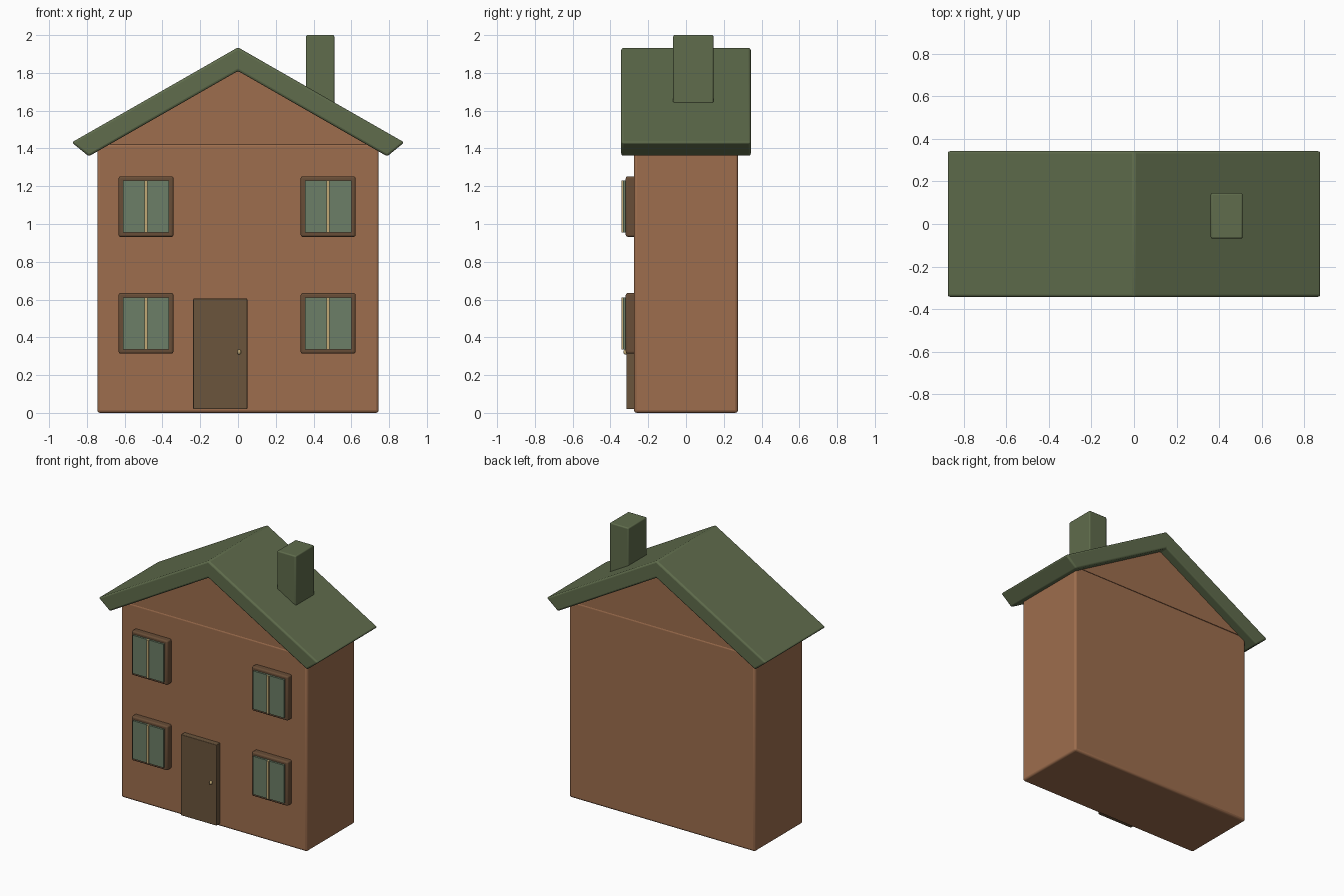
import bpy, bmesh

if "Cube" in bpy.data.objects:
    bpy.data.objects.remove(bpy.data.objects["Cube"])

def material(name, rgb):
    m = bpy.data.materials.new(name)
    m.diffuse_color = (*rgb, 1)
    m.use_nodes = True
    m.node_tree.nodes["Principled BSDF"].inputs["Base Color"].default_value = m.diffuse_color
    return m

BRICK = material("brick", (0.34, 0.155, 0.075))
TILE = material("roof_green", (0.115, 0.15, 0.072))
FRAME = material("frame_brown", (0.14, 0.075, 0.038))
GLASS = material("glass_green", (0.15, 0.21, 0.135))
TRIM = material("trim_tan", (0.54, 0.40, 0.18))
DOOR = material("door_brown", (0.145, 0.09, 0.045))

def prism(name, profile, y0, y1, mat, bevel=0.0):
    """Extrude an (x, z) profile from y0 to y1, with softened edges."""
    bm = bmesh.new()
    face = bm.faces.new([bm.verts.new((x, y0, z)) for x, z in profile])
    ext = bmesh.ops.extrude_face_region(bm, geom=[face])
    verts = [v for v in ext["geom"] if isinstance(v, bmesh.types.BMVert)]
    bmesh.ops.translate(bm, verts=verts, vec=(0, y1 - y0, 0))
    bmesh.ops.recalc_face_normals(bm, faces=bm.faces)
    me = bpy.data.meshes.new(name)
    bm.to_mesh(me)
    bm.free()
    me.materials.append(mat)
    ob = bpy.data.objects.new(name, me)
    bpy.context.collection.objects.link(ob)
    if bevel:
        b = ob.modifiers.new("soft_edges", 'BEVEL')
        b.width, b.segments = bevel, 3
        b.limit_method, b.angle_limit = 'ANGLE', 0.6
        bpy.ops.object.select_all(action='DESELECT')
        bpy.context.view_layer.objects.active = ob
        ob.select_set(True)
        bpy.ops.object.shade_smooth_by_angle(angle=0.7)
    return ob

def box(name, x0, x1, y0, y1, z0, z1, mat, bevel=0.0):
    return prism(name, [(x0, z0), (x1, z0), (x1, z1), (x0, z1)], y0, y1, mat, bevel)

# Walls and gable
box("walls", -0.745, 0.745, -0.275, 0.275, 0, 1.425, BRICK, 0.015)
prism("gable", [(-0.72, 1.42), (0.72, 1.42), (0, 1.835)], -0.275, 0.275, BRICK)

# Chevron roof
prism("roof", [(0, 1.935), (-0.88, 1.432), (-0.79, 1.358), (0, 1.81),
               (0.79, 1.358), (0.88, 1.432)], -0.343, 0.343, TILE, 0.012)

# Chimney
box("chimney", 0.36, 0.51, -0.068, 0.145, 1.58, 2.0, TILE, 0.008)

# Windows: frame, pane, centre bar
for side, cx in (("left", -0.487), ("right", 0.477)):
    for level, cz in (("lower", 0.474), ("upper", 1.092)):
        tag = f"{level}_{side}"
        box(f"window_frame_{tag}", cx - 0.145, cx + 0.145, -0.319, -0.26,
            cz - 0.16, cz + 0.16, FRAME, 0.01)
        box(f"window_pane_{tag}", cx - 0.123, cx + 0.123, -0.333, -0.28,
            cz - 0.138, cz + 0.138, GLASS)
        box(f"window_bar_{tag}", cx - 0.008, cx + 0.008, -0.341, -0.28,
            cz - 0.138, cz + 0.138, TRIM)

# Door and knob
box("door", -0.237, 0.049, -0.316, -0.26, 0.02, 0.605, DOOR, 0.004)
bpy.ops.mesh.primitive_uv_sphere_add(segments=20, ring_count=12, radius=1,
                                     location=(0.006, -0.318, 0.322))
knob = bpy.context.object
knob.name = "door_knob"
knob.scale = (0.01, 0.014, 0.014)
knob.data.materials.append(TRIM)
bpy.ops.object.shade_smooth()
